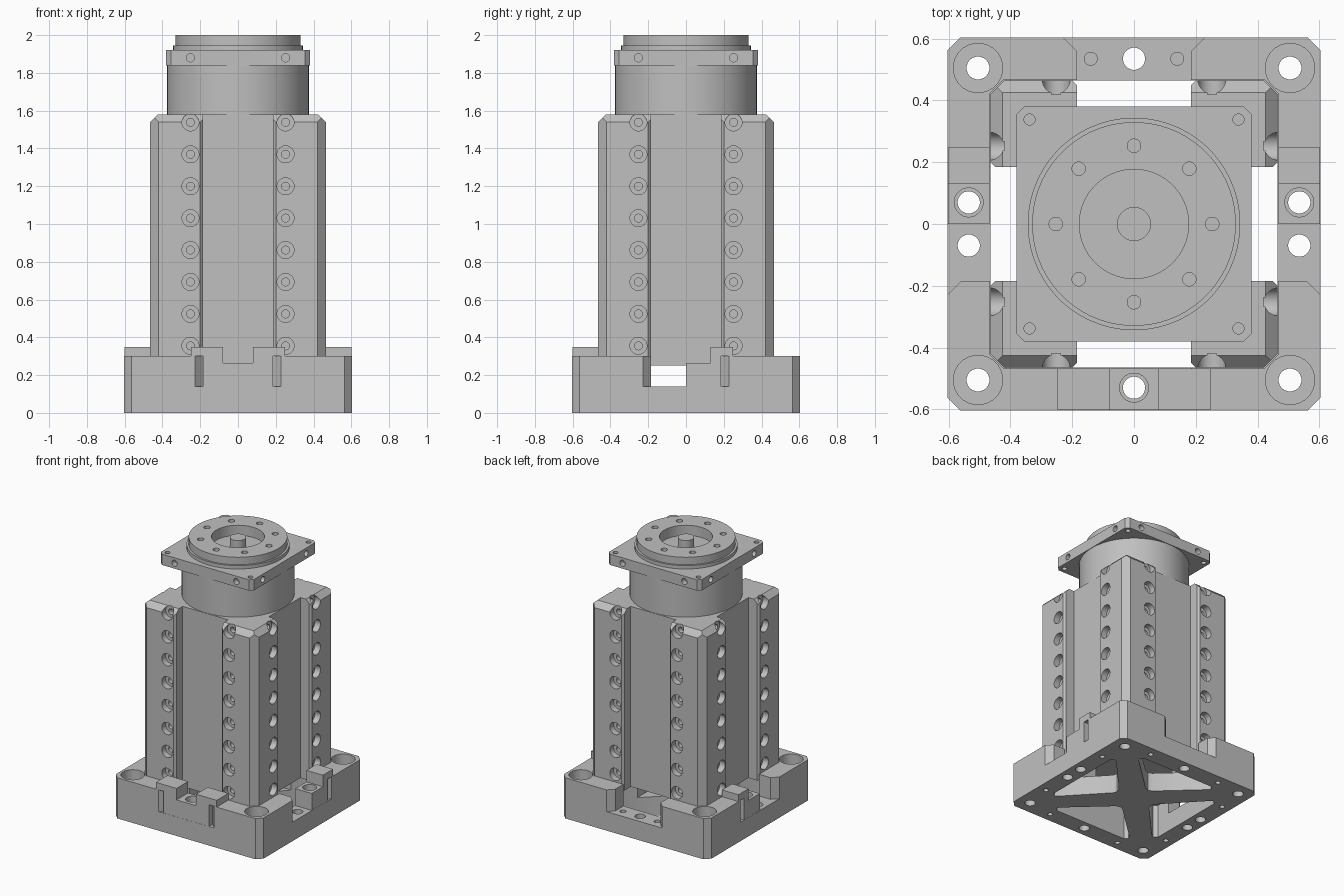
import bpy, bmesh, math
from mathutils import Matrix

cube = bpy.data.objects.get("Cube")
if cube:
    bpy.data.objects.remove(cube)

grey = bpy.data.materials.new("machined_grey")
grey.use_nodes = True
color = (0.527, 0.527, 0.527, 1)
grey.diffuse_color = color
grey.node_tree.nodes["Principled BSDF"].inputs["Base Color"].default_value = color


def finish(name, bm):
    bmesh.ops.recalc_face_normals(bm, faces=bm.faces)
    mesh = bpy.data.meshes.new(name)
    bm.to_mesh(mesh)
    bm.free()
    mesh.materials.append(grey)
    ob = bpy.data.objects.new(name, mesh)
    bpy.context.collection.objects.link(ob)
    return ob


def prism(name, shapes, lo, hi, axis="Z"):
    """Extrude one or more closed outlines along an axis."""
    place = {"Z": lambda u, v, w: (u, v, w), "Y": lambda u, v, w: (u, w, v),
             "X": lambda u, v, w: (w, u, v)}[axis]
    bm = bmesh.new()
    for pts in shapes:
        a, b = ([bm.verts.new(place(u, v, w)) for u, v in pts] for w in (lo, hi))
        bm.faces.new(a)
        bm.faces.new(b)
        for i in range(len(a)):
            j = (i + 1) % len(a)
            bm.faces.new((a[i], a[j], b[j], b[i]))
    return finish(name, bm)


def turned(name, profile, places=(Matrix(),), segs=24):
    """Stepped round solid from (radius, height) pairs, repeated at each place."""
    bm = bmesh.new()
    for m in places:
        rings = []
        for r, z in profile:
            angles = [math.tau * (i + 0.5) / segs for i in range(segs)]
            rings.append([bm.verts.new(m @ Matrix.Translation(
                (r * math.cos(t), r * math.sin(t), z)).translation) for t in angles])
        bm.faces.new(rings[0])
        bm.faces.new(rings[-1])
        for a, b in zip(rings, rings[1:]):
            for i in range(segs):
                j = (i + 1) % segs
                bm.faces.new((a[i], a[j], b[j], b[i]))
    return finish(name, bm)


def carve(ob, cutter, operation="DIFFERENCE"):
    mod = ob.modifiers.new("carve", "BOOLEAN")
    mod.operation, mod.solver, mod.object = operation, "EXACT", cutter
    graph = bpy.context.evaluated_depsgraph_get()
    mesh = bpy.data.meshes.new_from_object(ob.evaluated_get(graph))
    ob.modifiers.clear()
    ob.data = mesh
    bpy.data.objects.remove(cutter)


def around(pts):
    """Repeat points at four quarter turns."""
    out = []
    for c, s in ((1, 0), (0, 1), (-1, 0), (0, -1)):
        out += [(x * c - y * s, x * s + y * c) for x, y in pts]
    return out


def octagon(h, c):
    return around([(h, c - h), (h, h - c)])


def at(points, z=0):
    return [Matrix.Translation((x, y, z)) for x, y in points]


def on_sides(h, offsets, heights):
    """Frames on the four upright sides with local z pointing outward."""
    return [Matrix.Rotation(k * math.pi / 2, 4, "Z") @ Matrix.Translation((h, u, z))
            @ Matrix.Rotation(math.pi / 2, 4, "Y")
            for k in range(4) for u in offsets for z in heights]


# Base: pocket for the column, cross channels and an X-shaped floor
base = prism("base", [octagon(0.603, 0.04)], 0, 0.30)
carve(base, prism("pocket", [octagon(0.467, 0.045)], 0.25, 0.5))
cross = around([(0.185, -0.185), (0.56, -0.185), (0.61, -0.235),
                (0.61, 0.235), (0.56, 0.185)])
carve(base, prism("channels", [cross], 0.14, 0.5))
window = [(0.465, -0.3), (0.465, 0.3), (0.44, 0.32), (0.42, 0.31), (0.16, 0.03),
          (0.15, 0), (0.16, -0.03), (0.42, -0.31), (0.44, -0.32)]
turns = around(window)
n = len(window)
carve(base, prism("windows", [turns[i * n:(i + 1) * n] for i in range(4)], -0.1, 0.4))
carve(base, turned("corner_bores", [(0.037, -0.1), (0.037, 0.2), (0.08, 0.2), (0.08, 0.4)],
                   at(around([(0.505, 0.505)]))))
through = [(0, 0.535), (0, -0.53)] + [(sx * 0.535, sy * 0.07)
                                      for sx in (-1, 1) for sy in (-1, 1)]
carve(base, turned("mount_bores", [(0.036, -0.1), (0.036, 0.4)], at(through)))
carve(base, turned("pin_bores", [(0.021, 0.08), (0.021, 0.3)],
                   at([(-0.14, 0.535), (0.14, 0.535)])))
carve(base, turned("underside_bores", [(0.018, -0.1), (0.018, 0.05)],
                   at(around([(0.535, 0.3), (0.535, -0.3)]))))

# Locating keys: full one in front, half ones at both sides
half = [(0, 0.14), (0.185, 0.14), (0.185, 0.30), (0.248, 0.30), (0.248, 0.35)]
front_top = [(0.08, 0.35), (0.08, 0.265)]
right_half = half[1:] + front_top
front_key = prism("front_key", [right_half + [(-u, v) for u, v in reversed(right_half)]],
                  -0.602, -0.467, "Y")
half_key = half + [(0.13, 0.35), (0.13, 0.265), (0, 0.265)]
keys = [(front_key, [(0, -0.53)])]
for name, s in (("left_key", 1), ("right_key", -1)):
    lo, hi = sorted((s * 0.467, s * 0.602))
    keys.append((prism(name, [half_key], lo, hi, "X"), [(s * 0.535, 0.07)]))
for key, spot in keys:
    carve(key, turned("key_bore", [(0.036, 0.05), (0.036, 0.22), (0.047, 0.22), (0.047, 0.4)],
                      at(spot)))

# Column: chamfered square with a channel down each side
plan = around([(0.38, -0.185), (0.45, -0.185), (0.465, -0.2), (0.465, -0.42)][::-1]
              + [(0.38, 0.185), (0.45, 0.185), (0.465, 0.2), (0.465, 0.42)])
column = prism("column", [plan], 0.25, 1.58)
diag = math.sqrt(2)
carve(column, turned("top_bevel", [(0.6 * diag, 0.1), (0.6 * diag, 1.405),
                                   (0.40 * diag, 1.605)], segs=4), "INTERSECT")
# Rows of counterbored holes
carve(column, turned("column_bores", [(0.021, -0.08), (0.021, -0.045),
                                      (0.045, -0.045), (0.045, 0.05)],
                     on_sides(0.465, (-0.252, 0.252),
                              [0.355 + 0.169 * i for i in range(8)]), 20))

# Round neck
turned("neck", [(0.377, 1.57), (0.377, 1.845)], segs=64)

# Square flange with corner and side holes
flange = prism("flange", [octagon(0.38, 0.025)], 1.84, 1.92)
carve(flange, turned("flange_corner_bores", [(0.018, 1.8), (0.018, 2.0)],
                     at(around([(0.338, 0.338)])), 16))
carve(flange, turned("flange_side_bores", [(0.022, -0.04), (0.022, 0.05)],
                     on_sides(0.38, (-0.252, 0.252), [1.88]), 16))

# Output ring with bolt circle, recess and centre boss
ring = turned("output_ring", [(0.344, 1.91), (0.344, 1.945), (0.33, 1.945), (0.33, 2.0)], segs=64)
carve(ring, turned("recess", [(0.177, 1.925), (0.177, 2.1)], segs=48))
bolts = [(0.253 * math.cos(i * math.pi / 4), 0.253 * math.sin(i * math.pi / 4)) for i in range(8)]
carve(ring, turned("bolt_bores", [(0.022, 1.94), (0.022, 2.1)], at(bolts), 16))
turned("centre_boss", [(0.055, 1.92), (0.055, 1.995)], segs=32)

# Smooth round walls, keep edges crisp
bpy.ops.object.select_all(action="DESELECT")
for ob in bpy.context.scene.objects:
    if ob.type == "MESH":
        ob.select_set(True)
        bpy.context.view_layer.objects.active = ob
bpy.ops.object.shade_smooth_by_angle(angle=math.radians(30))
